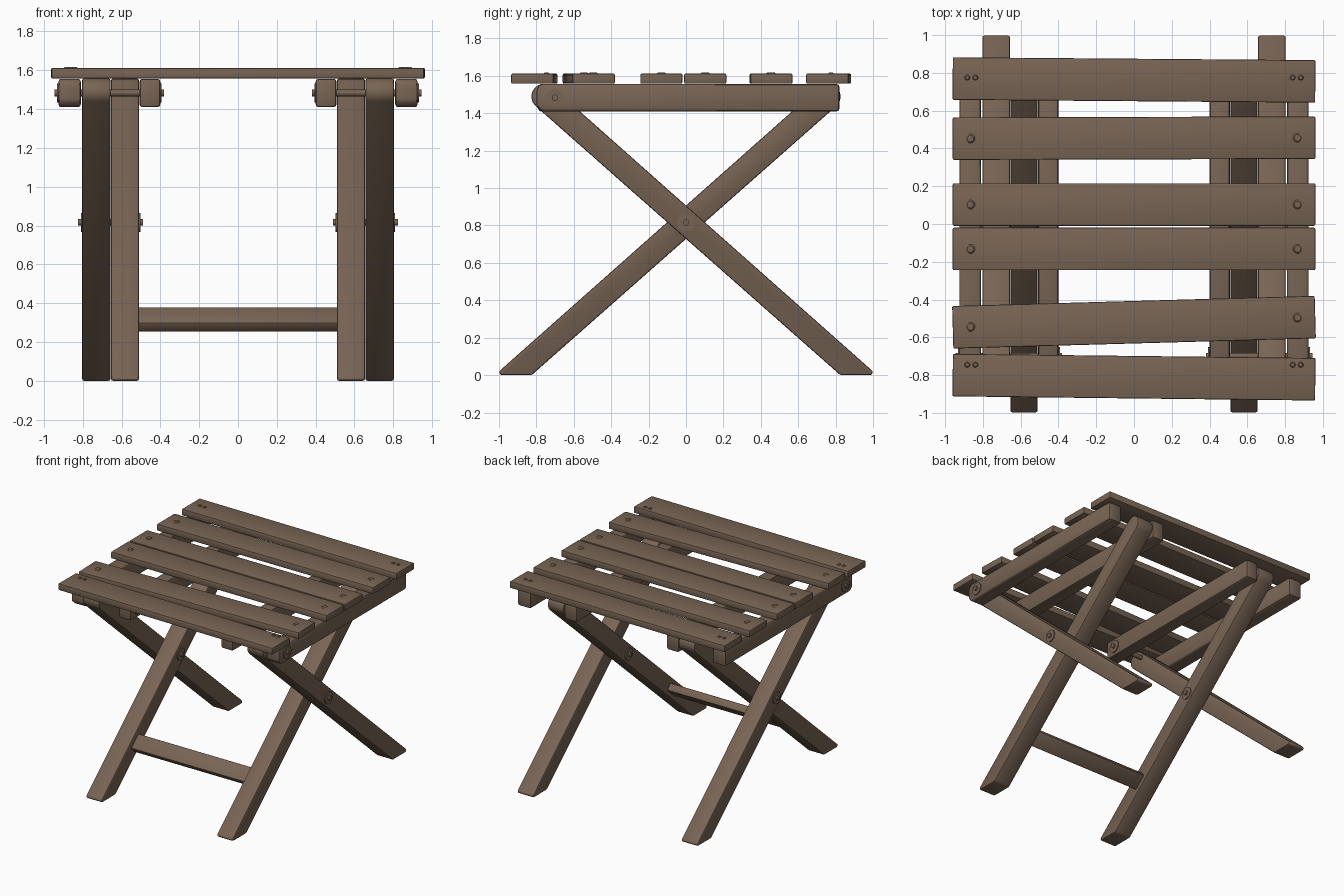
import bpy, bmesh, math
from mathutils import Matrix, Vector

cube = bpy.data.objects.get("Cube")
if cube:
    bpy.data.objects.remove(cube, do_unlink=True)

wood = bpy.data.materials.new("brown_wood")
wood.use_nodes = True
BROWN = (0.19, 0.13, 0.09, 1)
wood.diffuse_color = BROWN
shader = next(n for n in wood.node_tree.nodes if n.type == 'BSDF_PRINCIPLED')
shader.inputs["Base Color"].default_value = BROWN
shader.inputs["Roughness"].default_value = 0.8


def finish(name, bm, bevel=0.0):
    """Round the hard edges, then turn the bmesh into a shaded object."""
    bmesh.ops.recalc_face_normals(bm, faces=bm.faces)
    if bevel:
        hard = [e for e in bm.edges if e.calc_face_angle(0) > math.radians(35)]
        bmesh.ops.bevel(bm, geom=hard, offset=bevel, segments=2, profile=0.5,
                        affect='EDGES', clamp_overlap=True)
    mesh = bpy.data.meshes.new(name)
    bm.to_mesh(mesh)
    bm.free()
    mesh.materials.append(wood)
    ob = bpy.data.objects.new(name, mesh)
    bpy.context.collection.objects.link(ob)
    bpy.ops.object.select_all(action='DESELECT')
    ob.select_set(True)
    bpy.context.view_layer.objects.active = ob
    bpy.ops.object.shade_smooth_by_angle(angle=math.radians(40))
    return ob


def prism(name, profile, x0, x1, bevel):
    """Extrude a side profile of (y, z) points from x0 to x1."""
    bm = bmesh.new()
    face = bm.faces.new([bm.verts.new((x0, y, z)) for y, z in profile])
    ext = bmesh.ops.extrude_face_region(bm, geom=[face])
    moved = [v for v in ext["geom"] if isinstance(v, bmesh.types.BMVert)]
    bmesh.ops.translate(bm, verts=moved, vec=(x1 - x0, 0, 0))
    return finish(name, bm, bevel)


def box(name, centre, size, turn, bevel):
    bm = bmesh.new()
    bmesh.ops.create_cube(bm, size=1, matrix=Matrix.Translation(centre) @ turn
                          @ Matrix.Diagonal((*size, 1)))
    return finish(name, bm, bevel)


def add_disc(bm, centre, radius, depth, turn, top=1.0):
    bmesh.ops.create_cone(bm, cap_ends=True, segments=16, radius1=radius,
                          radius2=radius * top, depth=depth,
                          matrix=Matrix.Translation(centre) @ turn)


PIVOT_Z, FOOT_Y, HALF = 0.816, 0.92, 0.068
along = Vector((-FOOT_Y, PIVOT_Z)).normalized()
across = Vector((-along.y, along.x)) * -1
X_TURN = Matrix.Rotation(math.pi / 2, 4, 'Y')


def leg_profile(direction):
    """Slanted bar with a flat foot and a rounded head."""
    head = Vector((0, PIVOT_Z)) + along * 1.015
    pts = [(0.825, 0), (0.995, 0), (1.0, 0.02)]
    for i in range(9):
        a = math.pi * i / 8
        p = head + HALF * (across * math.cos(a) + along * math.sin(a))
        pts.append((p.x, p.y))
    return [(y * direction, z) for y, z in pts]


def bolt(name, x_in, x_out, y, z, side):
    """Rod with a washer and a small head at both ends."""
    bm = bmesh.new()
    mid = side * (x_in + x_out) / 2
    add_disc(bm, (mid, y, z), 0.017, x_out - x_in + 0.04, X_TURN)
    for x in (x_in - 0.003, x_out + 0.003):
        add_disc(bm, (side * x, y, z), 0.048, 0.008, X_TURN)
    finish(name, bm)


# Crossed legs, seat rails and bolts on each side
outer_rail = [(-0.80, 1.53), (-0.775, 1.556), (0.82, 1.556), (0.82, 1.41),
              (-0.77, 1.41), (-0.80, 1.44)]
inner_rail = [(-0.79, 1.556), (0.82, 1.556), (0.82, 1.41), (-0.79, 1.41)]
for side, label in ((1, "left"), (-1, "right")):
    prism(f"outer_leg_{label}", leg_profile(1), side * 0.657, side * 0.803, 0.014)
    prism(f"inner_leg_{label}", leg_profile(-1), side * 0.51, side * 0.654, 0.014)
    prism(f"outer_rail_{label}", outer_rail, side * 0.81, side * 0.925, 0.014)
    prism(f"inner_rail_{label}", inner_rail, side * 0.40, side * 0.507, 0.014)
    bolt(f"pivot_bolt_{label}", 0.51, 0.803, 0, PIVOT_Z, side)
    bolt(f"rail_bolt_{label}", 0.40, 0.925, -0.70, 1.483, side)

# Stretcher between the inner legs, tilted with them
tilt = Matrix.Rotation(math.atan2(PIVOT_Z, FOOT_Y), 4, 'X')
box("stretcher", (0, -0.56, 0.316), (1.04, 0.125, 0.06), tilt, 0.008)

# Seat slats: y at the right end, y at the left end, paired screws or not
SLATS = [(0.77, 0.755, True), (0.452, 0.457, False), (0.103, 0.103, False),
         (-0.132, -0.132, False), (-0.547, -0.493, False), (-0.80, -0.822, True)]
for i, (y_right, y_left, paired) in enumerate(SLATS, 1):
    mid = (y_right + y_left) / 2
    turn = Matrix.Rotation(math.atan2(y_left - y_right, 1.92), 4, 'Z')
    box(f"slat_{i}", (0, mid, 1.585), (1.92, 0.225, 0.054), turn, 0.007)
    bm = bmesh.new()
    for side in (1, -1):
        if paired:
            y = 0.775 if mid > 0 else -0.745
            spots = [(0.84, y, 0.017), (0.883, y, 0.017)]
        else:
            spots = [(0.866, mid + side * (y_left - y_right) * 0.45, 0.029)]
        for x, y, r in spots:
            add_disc(bm, (side * x, y, 1.613), r, 0.01, Matrix(), 0.6)
    finish(f"slat_screws_{i}", bm)
